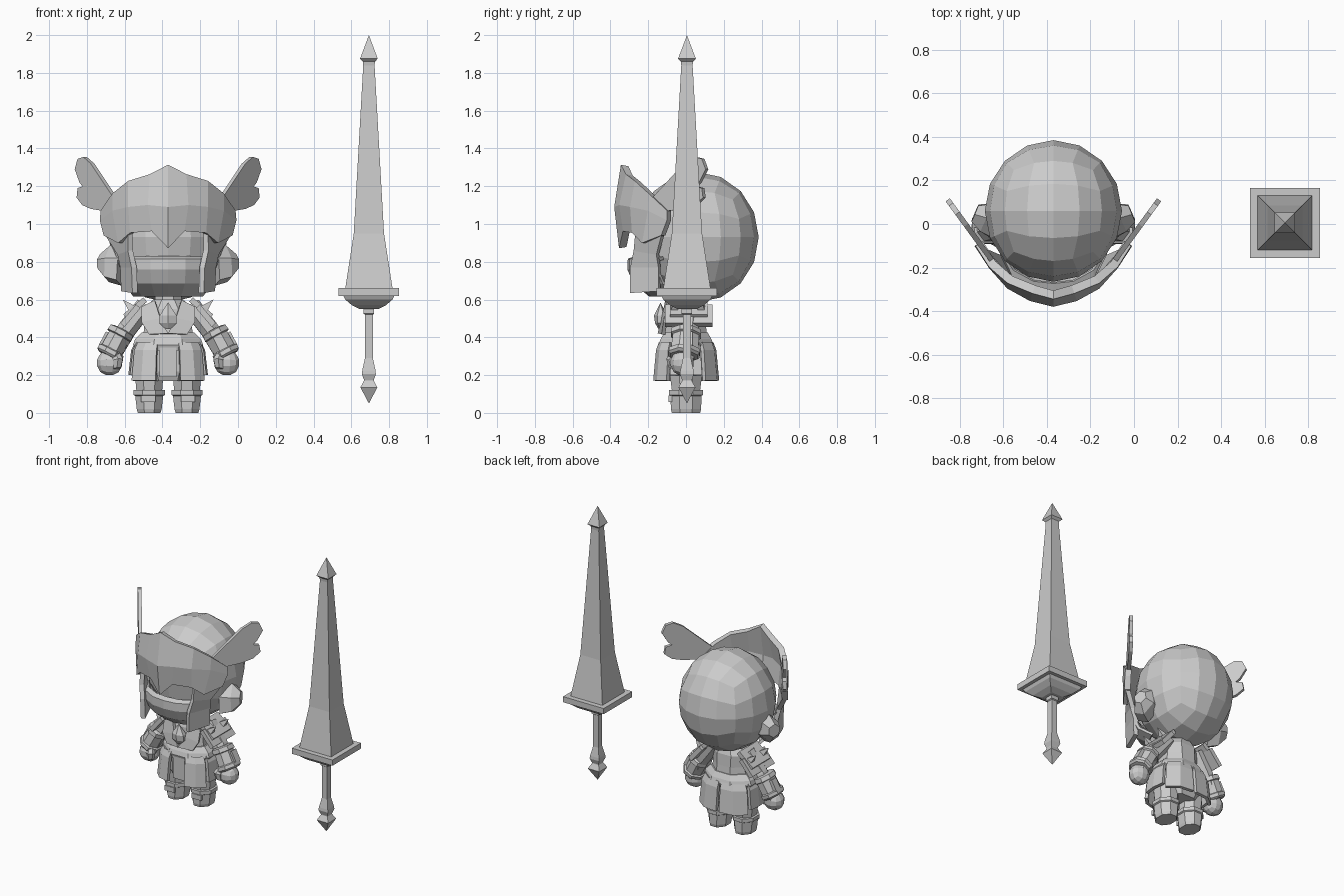
import bpy, bmesh, math
from mathutils import Vector, Matrix

if "Cube" in bpy.data.objects:
    bpy.data.objects.remove(bpy.data.objects["Cube"])

CX = -0.37          # centre line of the figure


def make(name, verts, faces, x=CX, mirror=False, solid=0):
    bm = bmesh.new()
    vs = [bm.verts.new(v) for v in verts]
    for f in faces:
        bm.faces.new([vs[i] for i in f])
    bmesh.ops.remove_doubles(bm, verts=bm.verts, dist=0.0005)
    bmesh.ops.recalc_face_normals(bm, faces=bm.faces)
    me = bpy.data.meshes.new(name)
    bm.to_mesh(me)
    bm.free()
    ob = bpy.data.objects.new(name, me)
    bpy.context.collection.objects.link(ob)
    ob.location.x = x
    if mirror:
        ob.modifiers.new("Mirror", 'MIRROR')
    if solid:
        m = ob.modifiers.new("Solidify", 'SOLIDIFY')
        m.thickness = solid
        m.offset = 0
    return ob


def tube(name, rings, n=8, **kw):
    """Loft of n-sided rings (centre, rx, ry), flats facing the axes."""
    d = Vector(rings[-1][0]) - Vector(rings[0][0])
    q = Vector((0, 0, 1)).rotation_difference(d)
    k = 1 / math.cos(math.pi / n)
    verts, faces = [], []
    for c, rx, ry in rings:
        for i in range(n):
            a = (i + 0.5) * 2 * math.pi / n
            verts.append(Vector(c) + q @ Vector((rx * k * math.cos(a), ry * k * math.sin(a), 0)))
    for r in range(len(rings) - 1):
        for i in range(n):
            j = (i + 1) % n
            faces.append((r*n + i, r*n + j, r*n + n + j, r*n + n + i))
    if rings[0][1] > 0.001:
        faces.append(tuple(range(n))[::-1])
    if rings[-1][1] > 0.001:
        faces.append(tuple(range((len(rings) - 1) * n, len(rings) * n)))
    return make(name, verts, faces, **kw)


def upright(name, prof, n=8, x=0, y=0, **kw):
    return tube(name, [((x, y, z), rx, ry) for z, rx, ry in prof], n, **kw)


def grid(name, cols, **kw):
    m = len(cols[0])
    faces = [(c*m + r, c*m + r + 1, c*m + m + r + 1, c*m + m + r)
             for c in range(len(cols) - 1) for r in range(m - 1)]
    return make(name, [p for c in cols for p in c], faces, **kw)


def ball(name, c, r, cuts, **kw):
    """Rounded cube sphere."""
    bm = bmesh.new()
    bmesh.ops.create_cube(bm, size=2)
    bmesh.ops.subdivide_edges(bm, edges=bm.edges[:], cuts=cuts, use_grid_fill=True)
    verts = []
    for v in bm.verts:
        p = Vector([math.tan(t * math.pi / 4) for t in v.co]).normalized()
        verts.append([c[i] + p[i] * r[i] for i in range(3)])
    bm.verts.index_update()
    faces = [[v.index for v in f.verts] for f in bm.faces]
    bm.free()
    return make(name, verts, faces, **kw)


def box(name, c, s, tilt=0, **kw):
    R = Matrix.Rotation(tilt, 3, 'Y')
    verts = [Vector(c) + R @ Vector((a * s[0] / 2, b * s[1] / 2, d * s[2] / 2))
             for a in (-1, 1) for b in (-1, 1) for d in (-1, 1)]
    faces = [(0, 1, 3, 2), (4, 6, 7, 5), (0, 4, 5, 1), (2, 3, 7, 6), (0, 2, 6, 4), (1, 5, 7, 3)]
    return make(name, verts, faces, **kw)


# Sword: square sections throughout
def square(name, prof):
    return upright(name, [(z, h, h) for z, h in prof], 4, x=0, y=0.005, **{"mirror": False}) 


sword = [
    square("sword_blade", [(0.66, .125), (0.95, .08), (1.84, .03), (1.86, .032), (1.875, .047), (2.0, 0)]),
    square("sword_guard", [(0.62, .16), (0.66, .16)]),
    square("sword_guard_underside", [(0.55, .05), (0.57, .09), (0.60, .125), (0.62, .135)]),
    square("sword_grip", [(0.05, 0), (0.135, .045), (0.17, .026), (0.175, .026), (0.205, .037),
                          (0.225, .035), (0.29, .021), (0.52, .021), (0.525, .028), (0.56, .028)]),
]
for s in sword:
    s.location.x = 0.693

# Head and ears
ball("head", (0, 0.06, 0.93), (0.315, 0.325, 0.345), 3)
tube("ear", [((0.24, 0.0, 0.79), .11, .07), ((0.31, 0.03, 0.79), .09, .065),
             ((0.36, 0.05, 0.795), .04, .04)], 6, mirror=True)

# Face wrap below the eyes
wrap = []
for x, y in ((0, -.30), (.09, -.29), (.18, -.24), (.24, -.15)):
    wrap.append([(x, y + .03, .82), (x, y, .81), (x, y, .76), (x * .95, y + .03, .69), (x * .75, y + .11, .625)])
grid("face_wrap", wrap, mirror=True, solid=0.02)

# Mask: brow plate in columns from the centre ridge to the temple
grid("mask_brow", [
    [(0, -.325, 1.31), (0, -.36, 1.09), (0, -.335, .875)],
    [(.09, -.30, 1.26), (.10, -.335, 1.1), (.08, -.315, .965)],
    [(.20, -.255, 1.225), (.20, -.28, 1.09), (.19, -.27, .955)],
    [(.28, -.185, 1.16), (.28, -.19, 1.07), (.25, -.22, .90)],
    [(.34, -.09, 1.07), (.345, -.09, 1.02), (.325, -.12, .94)],
], mirror=True, solid=0.04)
# Mask: cheek guard hanging from the temple
grid("mask_cheek", [
    [(.20, -.26, .955), (.20, -.27, .86), (.18, -.29, .77), (.175, -.29, .635)],
    [(.325, -.12, .95), (.255, -.15, .84), (.24, -.14, .77), (.235, -.14, .645)],
], mirror=True, solid=0.03)

# Mask wings: upright plates swept outward and back
def wing(name, outline):
    n = len(outline)
    verts = []
    for off in (-.012, .012):
        for x, z in outline:
            verts.append((x - off * .8, -.17 + (x - .28) * 1.37 + off * .6, z))
    faces = [tuple(range(n)), tuple(range(2 * n - 1, n - 1, -1))]
    faces += [(i, (i + 1) % n, n + (i + 1) % n, n + i) for i in range(n)]
    make(name, verts, faces, mirror=True)


wing("wing_upper", [(.28, 1.07), (.28, 1.14), (.40, 1.32), (.44, 1.355), (.47, 1.345),
                    (.485, 1.29), (.46, 1.22), (.36, 1.09), (.32, 1.05)])
wing("wing_lower", [(.33, 1.08), (.38, 1.15), (.44, 1.20), (.47, 1.19), (.475, 1.14),
                    (.445, 1.10), (.40, 1.08), (.34, 1.07)])

# Torso
upright("torso", [(.34, .15, .12), (.42, .13, .11), (.47, .125, .105), (.55, .13, .10), (.60, .08, .08)])
upright("neck", [(.56, .07, .07), (.64, .07, .07)])
upright("waist_armour", [(.33, .17, .135), (.36, .185, .145), (.39, .175, .135), (.425, .14, .115)])
grid("chest_lapel", [[(.07, -.10, .595), (.04, -.12, .50), (0, -.14, .42)],
                     [(.14, -.09, .56), (.14, -.11, .48), (.10, -.12, .415)]],
     mirror=True, solid=0.02)
upright("chest_gem", [(.445, .015, .01), (.475, .045, .025), (.515, .045, .03), (.585, 0, 0)], 6, y=-.135)

# Skirt panels around the hips
def panel(name, a0, a1, drop=.17):
    cols = []
    for i in range(3):
        a = math.radians(a0 + (a1 - a0) * i / 2)
        k = 1 / (abs(math.cos(a))**3 + abs(math.sin(a))**3)**(1 / 3)
        cx, sy = k * math.cos(a), k * math.sin(a)
        cols.append([(.165 * cx, .135 * sy, .37), (.185 * cx, .15 * sy, .33), (.20 * cx, .165 * sy, drop)])
    grid(name, cols, mirror=True, solid=0.022)


panel("skirt_front", -72, -32)
panel("skirt_side", -28, 28, .20)
panel("skirt_back", 32, 87)
upright("hips", [(.17, .12, .10), (.22, .15, .12), (.36, .15, .125)])
box("front_cloth", (0, -.125, .275), (.09, .03, .17))

# Arms, bracers and hands
tube("upper_arm", [((.31, -.01, .28), .045, .05), ((.22, .01, .44), .05, .055),
                   ((.12, .02, .57), .05, .06)], 8, mirror=True)
tube("bracer", [((.315, -.01, .30), .058, .072), ((.31, -.01, .31), .072, .082),
                ((.30, -.007, .33), .072, .082), ((.297, -.007, .335), .06, .072),
                ((.26, 0, .405), .058, .07), ((.258, 0, .41), .07, .08),
                ((.245, 0, .435), .066, .076), ((.24, 0, .44), .05, .06)], 8, mirror=True)
box("bracer_buckle", (.337, .01, .39), (.08, .05, .025), math.radians(62), mirror=True)
ball("hand", (.31, -.02, .265), (.07, .065, .07), 2, mirror=True)
tube("thumb", [((.27, -.07, .235), .02, .02), ((.265, -.075, .28), .026, .026),
               ((.28, -.05, .32), .02, .02)], 6, mirror=True)

# Layered shoulder plates with spikes
box("shoulder_plate_upper", (.175, .015, .555), (.14, .20, .03), math.radians(40), mirror=True)
box("shoulder_plate_lower", (.20, .015, .515), (.13, .25, .03), math.radians(50), mirror=True)
for i, y in enumerate((-.06, .08)):
    tube("shoulder_spike_%d" % i, [((.19, y, .55), .022, .022), ((.24, y, .60), 0, 0)], 4, mirror=True)

# Legs and boots
upright("leg", [(.08, .065, .07), (.20, .075, .085), (.25, .07, .08)], x=.10, mirror=True)
upright("boot", [(0, .06, .075), (.02, .066, .08), (.09, .074, .082), (.095, .083, .09),
                 (.12, .083, .09), (.122, .065, .07)], x=.10, mirror=True)
box("boot_buckle", (.105, -.083, .075), (.075, .02, .035), mirror=True)
